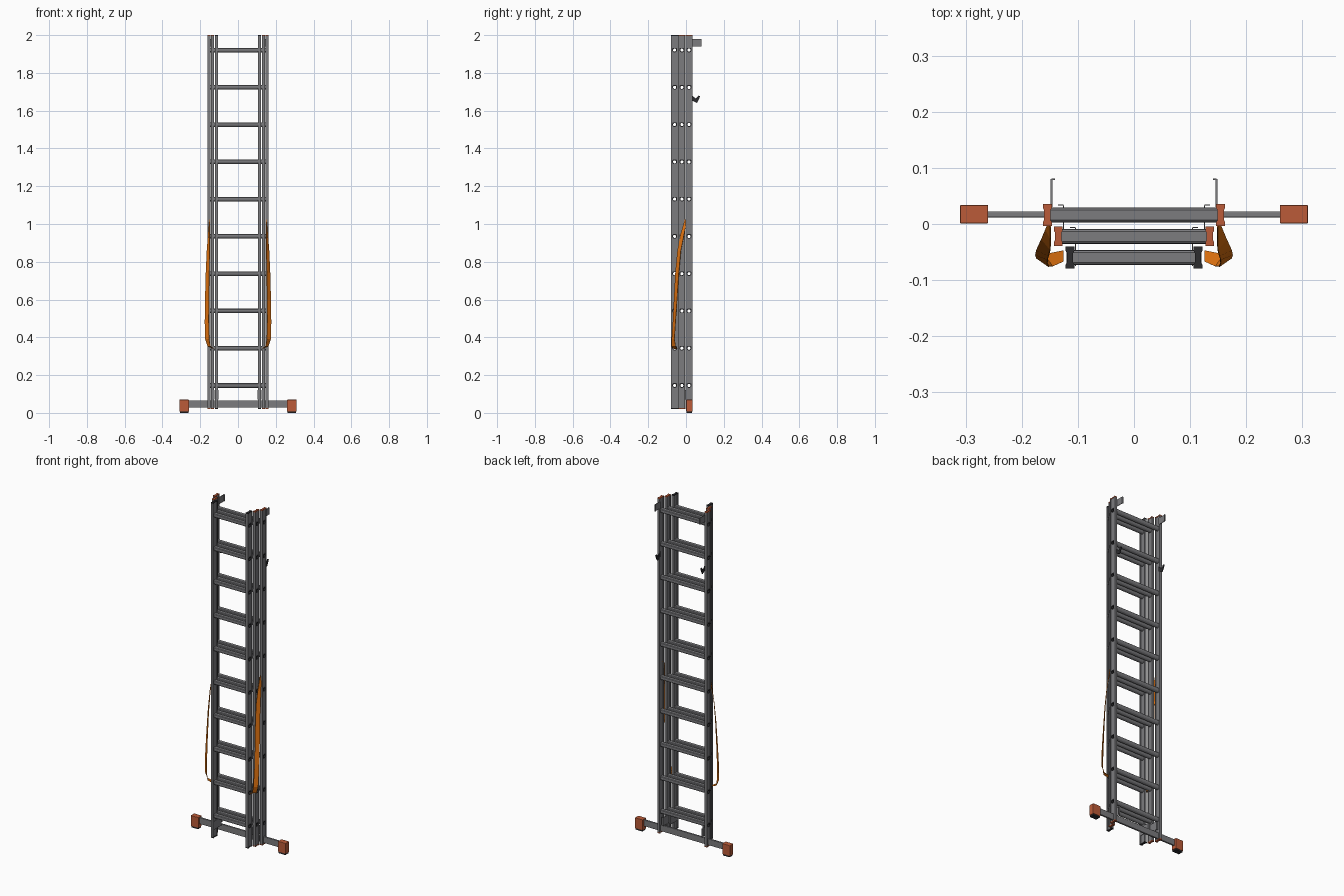
import bpy, bmesh, math
from mathutils import Vector

if "Cube" in bpy.data.objects:
    bpy.data.objects.remove(bpy.data.objects["Cube"])


def material(name, rgb):
    m = bpy.data.materials.new(name)
    m.use_nodes = True
    m.diffuse_color = (*rgb, 1)
    m.node_tree.nodes["Principled BSDF"].inputs["Base Color"].default_value = (*rgb, 1)
    return m


ALU = material("aluminium grey", (0.2, 0.2, 0.21))
DARK = material("dark plastic", (0.025, 0.025, 0.028))
RED = material("red brown plastic", (0.5, 0.105, 0.04))
ORANGE = material("orange webbing", (0.75, 0.17, 0.005))


def finish(name, bm, *mats):
    bmesh.ops.recalc_face_normals(bm, faces=bm.faces)
    me = bpy.data.meshes.new(name)
    bm.to_mesh(me)
    bm.free()
    for m in mats:
        me.materials.append(m)
    ob = bpy.data.objects.new(name, me)
    bpy.context.collection.objects.link(ob)
    return ob


def add_box(bm, x, y, z):
    """Add a box between (min, max) pairs."""
    for v in bmesh.ops.create_cube(bm, size=1)["verts"]:
        v.co = [(a + b) / 2 + c * abs(b - a) for c, (a, b) in zip(v.co, (x, y, z))]


def box(name, x, y, z, mat, bevel=0):
    bm = bmesh.new()
    add_box(bm, x, y, z)
    if bevel:
        bmesh.ops.bevel(bm, geom=bm.edges[:], offset=bevel, segments=2, affect='EDGES', profile=0.5)
    return finish(name, bm, mat)


def extrude(bm, faces, direction):
    out = bmesh.ops.extrude_face_region(bm, geom=faces)
    bmesh.ops.translate(bm, vec=direction,
                        verts=[g for g in out["geom"] if isinstance(g, bmesh.types.BMVert)])


def prism(bm, points, direction):
    """Closed solid swept from a flat outline."""
    extrude(bm, [bm.faces.new([bm.verts.new(p) for p in points])], direction)


def i_profile(cx, cy, w, d, web, flange):
    """Half outline mirrored into an I-shaped cap."""
    half = [(w, -d), (w, -d + flange), (web, -d + flange * 1.6),
            (web, d - flange * 1.6), (w, d - flange), (w, d)]
    return [(cx + x, cy + y) for x, y in half] + [(cx - x, cy + y) for x, y in reversed(half)]


# Rung outline (y, z): flat tread on a rounded underside, round bore
half = [(0.009, 0.012), (0.0125, 0.009), (0.0135, 0.003),
        (0.0125, -0.004), (0.009, -0.009), (0.004, -0.012)]
RUNG = half + [(-y, z) for y, z in reversed(half)]
BORE = [(0.0085 * math.cos(a), 0.0085 * math.sin(a))
        for a in (math.radians(60 - 30 * i) for i in range(len(RUNG)))]
LEVELS = [0.145 + 0.1973 * i for i in range(10)]
LOW, HIGH = 0.026, 1.994


def rungs(name, reach, cy):
    """Open tubes with a dark bore."""
    bm = bmesh.new()
    n = len(RUNG)
    for z0 in LEVELS:
        rings = [[bm.verts.new((x, cy + y, z0 + z)) for y, z in outline]
                 for x, outline in ((-reach, RUNG), (reach, RUNG), (reach, BORE), (-reach, BORE))]
        for k in range(4):
            a, b = rings[k], rings[(k + 1) % 4]
            for i in range(n):
                j = (i + 1) % n
                f = bm.faces.new((a[i], a[j], b[j], b[i]))
                f.material_index = 0 if k == 0 else 1
    return finish(name, bm, ALU, DARK)


def drilled_rail(name, cx, cy, d):
    """Web with a round hole at each rung, plus a front and a back flange."""
    bm = bmesh.new()
    x, w, r = cx - 0.0045, d - 0.004, 0.0095

    def row(z):
        return [bm.verts.new((x, cy + c * w, z)) for c in (-1, 0, 1)]

    below = row(LOW)
    for z0 in LEVELS:
        lo, mid, hi = row(z0 - 0.014), row(z0), row(z0 + 0.014)
        bm.verts.remove(mid[1])
        rim = [lo[0], lo[1], lo[2], mid[2], hi[2], hi[1], hi[0], mid[0]]
        hole = [bm.verts.new((x, cy + r * math.cos(a), z0 + r * math.sin(a)))
                for a in (math.radians(225 + 45 * i) for i in range(8))]
        for i in range(8):
            j = (i + 1) % 8
            bm.faces.new((rim[i], rim[j], hole[j], hole[i]))
        for i in (0, 1):
            bm.faces.new((below[i], below[i + 1], lo[i + 1], lo[i]))
        below = hi
    top = row(HIGH)
    for i in (0, 1):
        bm.faces.new((below[i], below[i + 1], top[i + 1], top[i]))
    extrude(bm, bm.faces[:], (0.009, 0, 0))
    for s in (-1, 1):
        add_box(bm, (cx - 0.0078, cx + 0.0078), (cy + s * d, cy + s * (d - 0.005)), (LOW, HIGH))
    return finish(name, bm, ALU)


def section(name, cx, cy, d, cap):
    """One ladder section: two drilled rails, end caps and rungs."""
    rungs(name + "_rungs", cx + 0.006, cy)
    for side, s in (("left", 1), ("right", -1)):
        drilled_rail(f"{name}_{side}_rail", s * cx, cy, d)
        for end, z in (("top", HIGH), ("bottom", LOW - 0.006)):
            bm = bmesh.new()
            prism(bm, [(x, y, z) for x, y in i_profile(s * cx, cy, 0.008, d, 0.0055, 0.007)],
                  (0, 0, 0.006))
            finish(f"{name}_{side}_{end}_cap", bm, cap)


section("back", 0.1545, 0.016, 0.0195, RED)
section("middle", 0.135, -0.022, 0.0175, RED)
section("front", 0.114, -0.06, 0.0195, DARK)

# Stabiliser bar
box("stabiliser_bar", (-0.28, 0.28), (0.0115, 0.0225), (0.029, 0.066), ALU, 0.002)

# Loose strap path as (x, y, z, half width, outward twist in degrees)
PATH = [(0.150, 0.0, 1.025, 0.006, 10), (0.153, -0.018, 0.95, 0.010, 25),
        (0.157, -0.036, 0.86, 0.012, 40), (0.161, -0.047, 0.74, 0.013, 45),
        (0.164, -0.055, 0.6, 0.013, 50), (0.165, -0.062, 0.48, 0.013, 55),
        (0.163, -0.068, 0.39, 0.013, 55), (0.153, -0.065, 0.352, 0.013, 35),
        (0.126, -0.057, 0.34, 0.010, 0)]

for side, s in (("left", 1), ("right", -1)):
    # Stabiliser foot
    box(f"{side}_foot", (s * 0.26, s * 0.31), (0.001, 0.034), (0.008, 0.07), RED, 0.002)
    box(f"{side}_foot_pad", (s * 0.263, s * 0.307), (0.003, 0.032), (0, 0.009), DARK)

    # Upper hook: thin plate with a folded lip
    x = s * 0.147
    box(f"{side}_hook_plate", (x - 0.0015, x + 0.0015), (0.03, 0.08), (1.94, 1.98), ALU)
    box(f"{side}_hook_lip", (x, x - s * 0.006), (0.078, 0.081), (1.94, 1.98), ALU)

    # Locking catch: forked outline behind the rail
    bm = bmesh.new()
    fork = [(0.03, 1.685), (0.042, 1.672), (0.052, 1.664), (0.066, 1.68), (0.075, 1.676),
            (0.066, 1.656), (0.058, 1.64), (0.048, 1.646), (0.03, 1.655)]
    prism(bm, [(x - 0.002, y, z) for y, z in fork], (0.004, 0, 0))
    finish(f"{side}_catch", bm, DARK)

    # Guide brackets linking neighbouring sections near the bottom
    for name, gx, y0, y1 in (("rear", 0.1255, -0.035, 0.033), ("front", 0.1045, -0.075, -0.007)):
        gx *= s
        box(f"{side}_{name}_guide", (gx - 0.001, gx + 0.001), (y0, y1), (0.07, 0.12), ALU)
        box(f"{side}_{name}_guide_lip", (gx, gx + s * 0.01), (y1, y1 + 0.002), (0.07, 0.12), ALU)

    # Strap ribbon, its front edge turned inwards
    bm = bmesh.new()
    rows = []
    for px, py, pz, w, twist in PATH:
        c = Vector((s * px, py, pz))
        t = math.radians(twist)
        across = Vector((s * math.sin(t), math.cos(t), 0)) * w
        rows.append([bm.verts.new(c - across), bm.verts.new(c + across)])
    for a, b in zip(rows, rows[1:]):
        bm.faces.new((a[0], a[1], b[1], b[0]))
    strap = finish(f"{side}_strap", bm, ORANGE)
    mod = strap.modifiers.new("thickness", 'SOLIDIFY')
    mod.thickness, mod.offset = 0.002, 0
